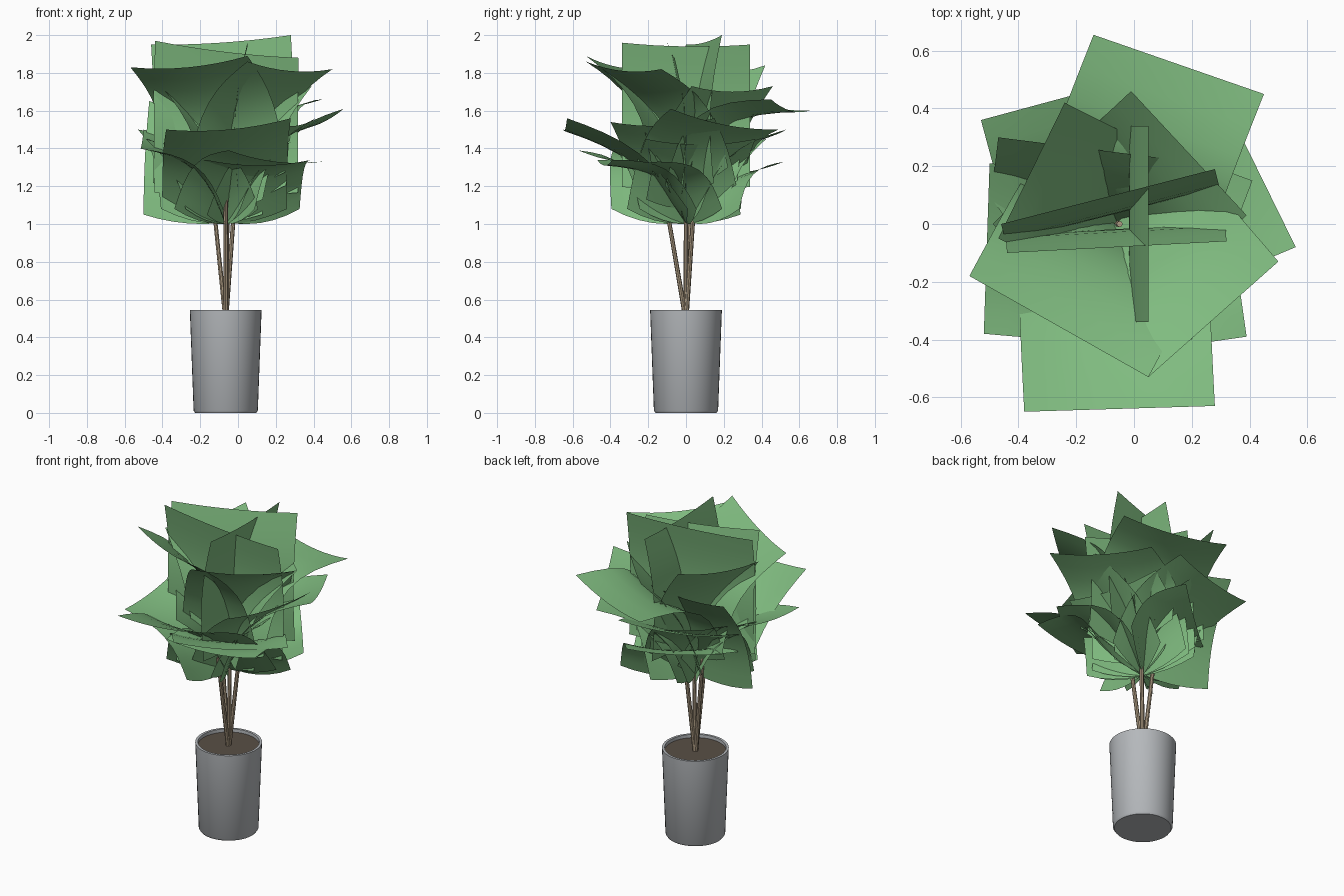
import bpy, bmesh, math
from mathutils import Vector

if "Cube" in bpy.data.objects:
    bpy.data.objects.remove(bpy.data.objects["Cube"])

def material(name, rgb):
    m = bpy.data.materials.new(name)
    m.diffuse_color = (*rgb, 1)
    m.use_nodes = True
    m.node_tree.nodes["Principled BSDF"].inputs["Base Color"].default_value = m.diffuse_color
    return m

GREEN = material("leaf green", (0.215, 0.50, 0.215))
GREY = material("pot grey", (0.46, 0.48, 0.50))
SOIL = material("soil brown", (0.10, 0.078, 0.06))
BARK = material("stem tan", (0.42, 0.33, 0.225))
CX = -0.065  # pot axis

def finish(name, bm, mat, angle=40):
    me = bpy.data.meshes.new(name)
    bm.to_mesh(me)
    bm.free()
    me.materials.append(mat)
    ob = bpy.data.objects.new(name, me)
    bpy.context.collection.objects.link(ob)
    bpy.ops.object.select_all(action='DESELECT')
    ob.select_set(True)
    bpy.context.view_layer.objects.active = ob
    bpy.ops.object.shade_smooth_by_angle(angle=math.radians(angle))

def lathe(name, profile, mat, n=40):
    bm = bmesh.new()
    rings = [[bm.verts.new((CX + r * math.cos(2 * math.pi * i / n),
                            r * math.sin(2 * math.pi * i / n), z))
              for i in range(n)] for r, z in profile]
    for a, b in zip(rings, rings[1:]):
        for i in range(n):
            j = (i + 1) % n
            bm.faces.new((a[i], a[j], b[j], b[i]))
    bm.faces.new(rings[0][::-1])
    finish(name, bm, mat)

# Pot with an open rim, and the soil disc inside
lathe("pot", [(0.162, 0), (0.170, 0.012), (0.190, 0.545), (0.175, 0.545), (0.174, 0.515)], GREY)
bm = bmesh.new()
bmesh.ops.create_circle(bm, cap_ends=True, segments=40, radius=0.175)
bmesh.ops.translate(bm, verts=bm.verts, vec=(CX, 0, 0.525))
finish("soil", bm, SOIL)

# Stems fanning out of the soil
def stem(name, top, r=0.013):
    a, b = Vector((CX, 0, 0.49)), Vector(top)
    bm = bmesh.new()
    bmesh.ops.create_cone(bm, cap_ends=True, segments=8, radius1=r, radius2=r * 0.8,
                          depth=(b - a).length)
    q = (b - a).to_track_quat('Z', 'Y')
    for v in bm.verts:
        v.co = q @ v.co + (a + b) / 2
    finish(name, bm, BARK)

for k, top in enumerate([(-0.15, 0.03, 1.3), (-0.065, -0.13, 1.25),
                         (0.0, 0.06, 1.35), (-0.05, 0.0, 1.5)]):
    stem(f"stem_{k + 1}", top)

# Each leaf is a broad curved rectangular sheet rising from the stems to a tip edge
def leaf(name, left, right, arch=0.10, cup=0.08, length=0.78, base=(CX, 0), sag=0.03):
    L, R = Vector(left), Vector(right)
    tip, side = (L + R) / 2, (R - L) / 2
    flat = Vector((side.x, side.y, 0))
    out = Vector((side.y, -side.x, 0)).normalized()
    h = (tip - Vector((base[0], base[1], tip.z))).dot(out)
    bz = max(1.0, tip.z - math.sqrt(max(length ** 2 - h ** 2, 0.04)))
    b = tip - out * h
    b.z = bz
    axis = tip - b
    n = side.cross(axis).normalized()
    if n.z < 0:
        n = -n
    bm = bmesh.new()
    nu, nv = 8, 8
    g = []
    for i in range(nv + 1):
        v = i / nv
        row = []
        for j in range(nu + 1):
            u = 2 * j / nu - 1
            p = b + axis * v + (side * v + flat * (1 - v)) * u
            p += n * (arch * math.sin(math.pi * v))
            p.z += cup * u * u * (1 - v) - sag * (1 - u * u) * v
            p.z = max(p.z, 1.0)
            row.append(bm.verts.new(p))
        g.append(row)
    for i in range(nv):
        for j in range(nu):
            bm.faces.new((g[i][j], g[i][j + 1], g[i + 1][j + 1], g[i + 1][j]))
    bmesh.ops.recalc_face_normals(bm, faces=bm.faces)
    if sum(f.normal.z for f in bm.faces) < 0:
        bmesh.ops.reverse_faces(bm, faces=bm.faces)
    finish(name, bm, GREEN, 60)

# Outer spreading leaves, by tip corners, arch and length
outer = [
    ((-0.38, -0.65, 1.50), (0.28, -0.63, 1.56), 0.08, 0.84),
    ((0.45, 0.45, 1.66), (-0.14, 0.655, 1.60), 0.18, 0.78),
    ((0.56, -0.08, 1.61), (0.28, 0.49, 1.50), 0.13, 0.78),
    ((-0.57, -0.18, 1.83), (0.05, -0.53, 1.89), 0.10, 0.78),
    ((0.05, -0.53, 1.86), (0.50, -0.13, 1.82), 0.10, 0.78),
    ((-0.50, 0.21, 1.50), (-0.52, -0.38, 1.40), 0.10, 0.78),
    ((0.10, 0.53, 1.50), (-0.53, 0.36, 1.50), 0.10, 0.78),
    ((-0.17, -0.47, 1.34), (0.39, -0.39, 1.34), 0.10, 0.70),
    ((-0.05, -0.57, 1.39), (0.45, -0.15, 1.33), 0.10, 0.78),
    ((0.05, 0.52, 1.33), (-0.43, 0.10, 1.28), 0.08, 0.78),
]
for k, (l, r, a, s) in enumerate(outer):
    leaf(f"outer_leaf_{k + 1}", l, r, arch=a, length=s)

# Steeper leaves in the upper crown
upper = [
    ((0.39, 0.03, 1.73), (-0.01, 0.46, 1.73)),
    ((-0.24, 0.42, 1.84), (-0.47, -0.05, 1.80)),
    ((0.16, 0.22, 1.62), (-0.47, 0.30, 1.65)),
    ((0.20, -0.40, 1.54), (0.41, 0.15, 1.56)),
]
for k, (l, r) in enumerate(upper):
    leaf(f"upper_leaf_{k + 1}", l, r, arch=0.06, cup=0.05, length=0.74)

# Nearly upright leaves in the middle
upright = [
    ((-0.46, 0.00, 1.95), (0.28, 0.19, 2.0), (-0.09, 0.05)),
    ((-0.44, -0.10, 1.97), (0.32, -0.06, 1.88), (-0.07, -0.04)),
    ((0.05, -0.34, 1.96), (0.05, 0.34, 1.95), (0.0, 0.0)),
]
for k, (l, r, b) in enumerate(upright):
    leaf(f"upright_leaf_{k + 1}", l, r, arch=0.04, cup=0.02, base=b, sag=0.015)

# Steep lower leaves filling the bottom of the crown
for k, deg in enumerate((15, 135, 215)):
    a = math.radians(deg)
    d, t = Vector((math.cos(a), math.sin(a), 0)), Vector((-math.sin(a), math.cos(a), 0))
    c = Vector((CX, 0, 1.45)) + d * 0.30
    leaf(f"lower_leaf_{k + 1}", c - t * 0.3, c + t * 0.3, arch=0.05, length=0.56)
